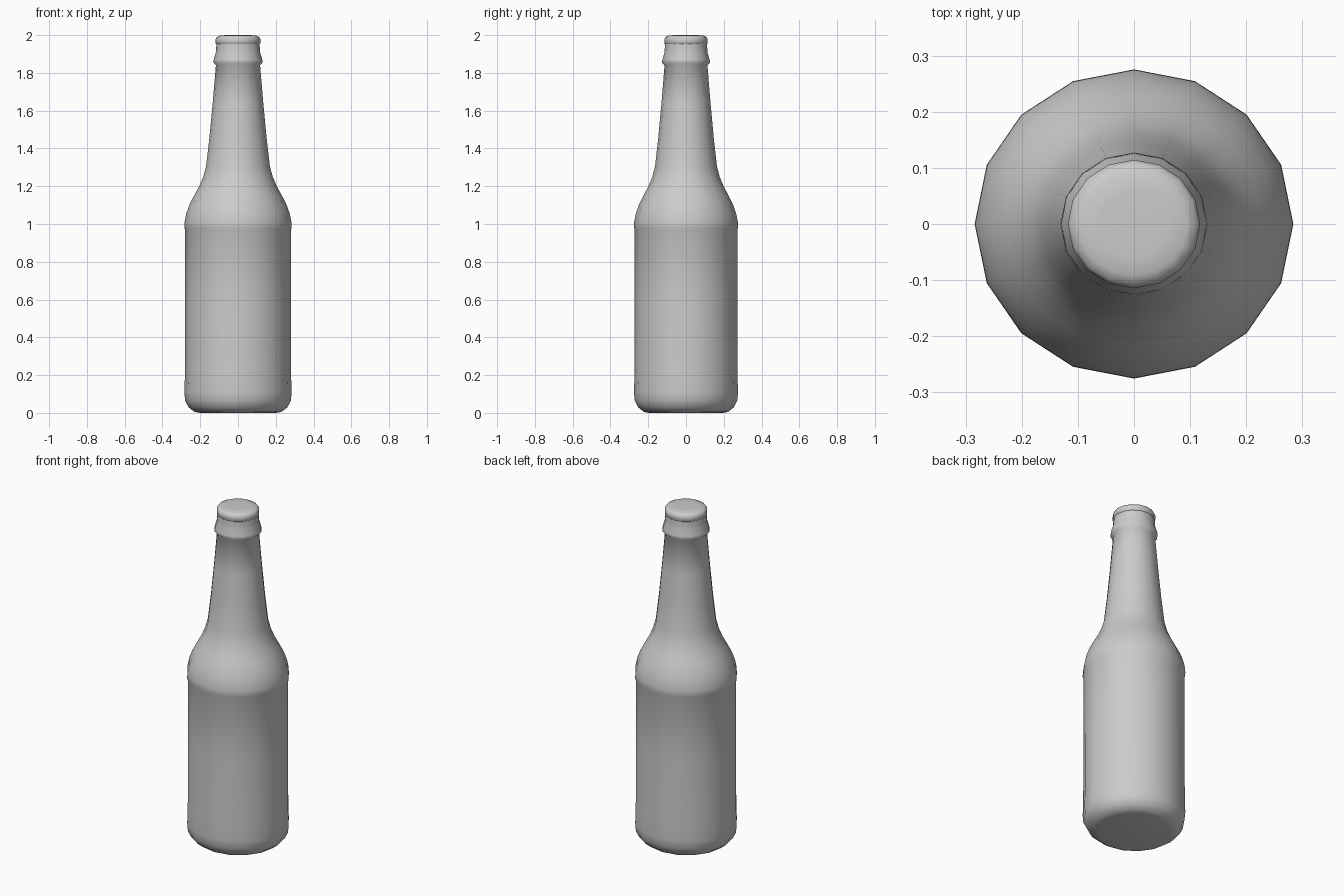
import bpy, bmesh, math

if "Cube" in bpy.data.objects:
    bpy.data.objects.remove(bpy.data.objects["Cube"])

SIDES = 16
Y_SCALE = 0.97  # slightly oval cross-section

glass = bpy.data.materials.new("plain_grey")
glass.diffuse_color = (0.6, 0.6, 0.6, 1)
glass.use_nodes = True
glass.node_tree.nodes["Principled BSDF"].inputs["Base Color"].default_value = glass.diffuse_color


def lathe(name, profile):
    """Spin (radius, height) points round z and close both ends."""
    bm = bmesh.new()
    rings = []
    for r, z in profile:
        ring = []
        for i in range(SIDES):
            a = 2 * math.pi * i / SIDES
            ring.append(bm.verts.new((r * math.cos(a), r * Y_SCALE * math.sin(a), z)))
        rings.append(ring)
    for low, high in zip(rings, rings[1:]):
        for i in range(SIDES):
            j = (i + 1) % SIDES
            bm.faces.new((low[i], low[j], high[j], high[i]))
    bm.faces.new(rings[0][::-1])
    bm.faces.new(rings[-1])
    mesh = bpy.data.meshes.new(name)
    bm.to_mesh(mesh)
    bm.free()
    mesh.materials.append(glass)
    obj = bpy.data.objects.new(name, mesh)
    bpy.context.collection.objects.link(obj)
    bpy.ops.object.select_all(action='DESELECT')
    obj.select_set(True)
    bpy.context.view_layer.objects.active = obj
    bpy.ops.object.shade_smooth_by_angle(angle=math.radians(60))
    return obj


# Bottle: rounded base, shallow label panel, shoulder, tapering neck, collar
lathe("bottle", [
    (0.20, 0.0), (0.23, 0.005), (0.262, 0.03), (0.28, 0.065), (0.284, 0.11),
    (0.281, 0.20), (0.280, 0.60), (0.280, 0.97), (0.284, 0.98),
    (0.283, 1.01), (0.274, 1.055), (0.256, 1.105), (0.23, 1.155),
    (0.205, 1.20), (0.184, 1.25), (0.169, 1.305),
    (0.151, 1.46), (0.134, 1.64), (0.117, 1.84),
    (0.131, 1.855), (0.129, 1.87), (0.118, 1.905), (0.116, 1.93), (0.114, 1.955),
])

# Cap: shallow disc with a rounded top edge
lathe("cap", [
    (0.112, 1.95), (0.118, 1.955), (0.118, 1.978), (0.112, 1.99),
    (0.095, 1.998), (0.06, 2.0),
])
